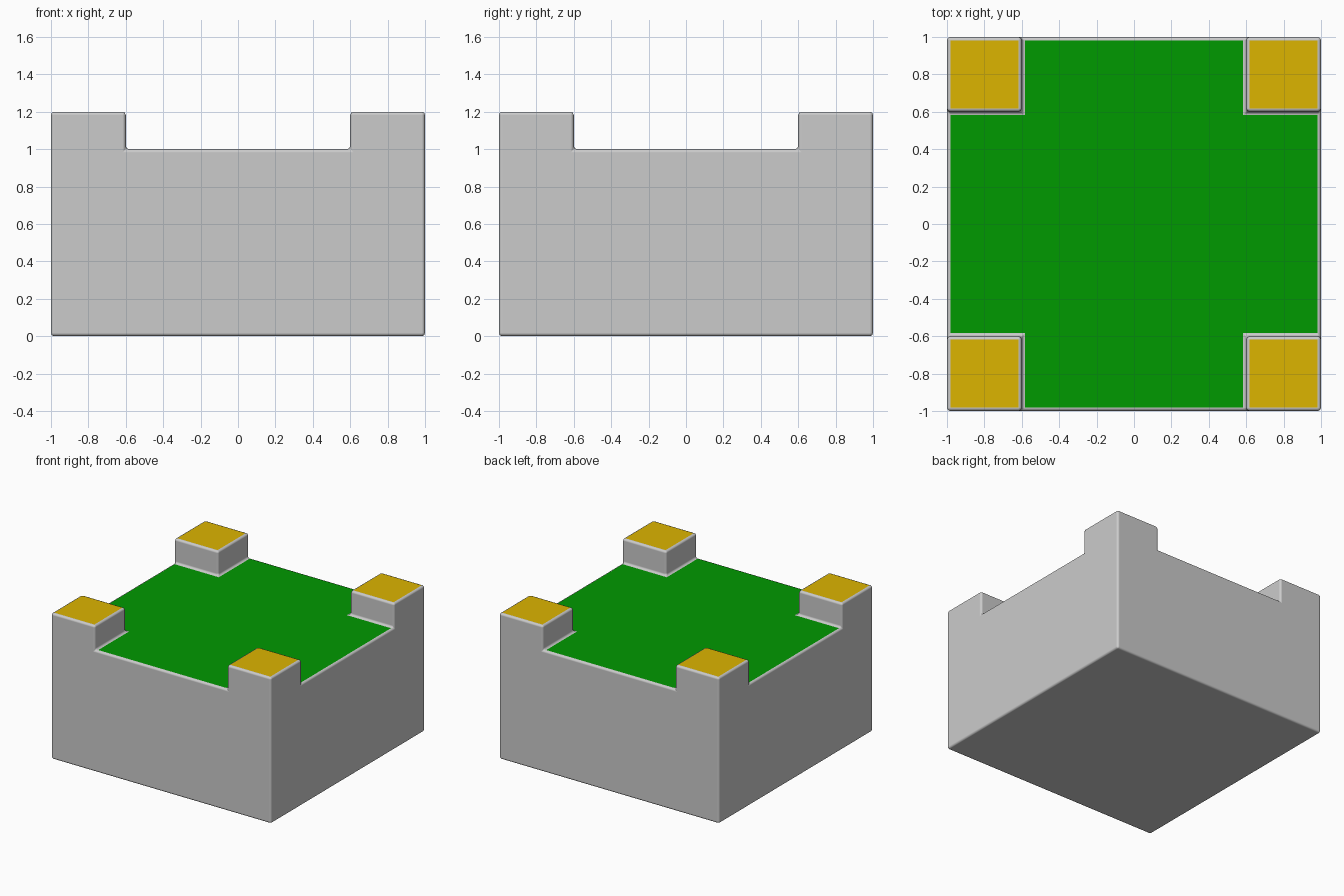
import bpy, bmesh

if "Cube" in bpy.data.objects:
    bpy.data.objects.remove(bpy.data.objects["Cube"])

POST, FLOOR, TOP, BEVEL = 0.6, 1.0, 1.2, 0.018


def material(name, color):
    m = bpy.data.materials.new(name)
    m.diffuse_color = (*color, 1)
    m.use_nodes = True
    m.node_tree.nodes["Principled BSDF"].inputs["Base Color"].default_value = m.diffuse_color
    return m


# 3x3 slab: coordinates split where the corner posts begin
bm = bmesh.new()
cuts = [-1, -POST, POST, 1]
grid = [[bm.verts.new((x, y, 0)) for y in cuts] for x in cuts]
cells = {(i, j): bm.faces.new((grid[i][j], grid[i + 1][j], grid[i + 1][j + 1], grid[i][j + 1]))
         for i in range(3) for j in range(3)}
geom = bmesh.ops.extrude_face_region(bm, geom=list(cells.values()), use_keep_orig=True)["geom"]
bmesh.ops.translate(bm, verts=[g for g in geom if isinstance(g, bmesh.types.BMVert)], vec=(0, 0, FLOOR))
top = [g for g in geom if isinstance(g, bmesh.types.BMFace)]
for f in top:
    f.material_index = 1

# Corner posts with gold caps
for f in top:
    c = f.calc_center_median()
    if abs(c.x) > POST and abs(c.y) > POST:
        f.material_index = 0
        cap = bmesh.ops.extrude_discrete_faces(bm, faces=[f])["faces"][0]
        bmesh.ops.translate(bm, verts=cap.verts[:], vec=(0, 0, TOP - FLOOR))
        cap.material_index = 2

# Merge coplanar faces so the edges bevel cleanly
bmesh.ops.dissolve_limit(bm, angle_limit=0.01, verts=bm.verts[:], edges=bm.edges[:], delimit={'MATERIAL'})
bmesh.ops.recalc_face_normals(bm, faces=bm.faces[:])
for f in bm.faces:
    f.smooth = True

mesh = bpy.data.meshes.new("block")
bm.to_mesh(mesh)
bm.free()
mesh.materials.append(material("plain_grey", (0.8, 0.8, 0.8)))
mesh.materials.append(material("green_floor", (0.0, 0.32, 0.0)))
mesh.materials.append(material("gold_caps", (0.72, 0.46, 0.0)))
block = bpy.data.objects.new("block_with_corner_posts", mesh)
bpy.context.collection.objects.link(block)

# Small rounded edges, kept grey
bev = block.modifiers.new("edge_bevel", 'BEVEL')
bev.width = BEVEL
bev.segments = 2
bev.limit_method = 'ANGLE'
bev.material = 0
bev.harden_normals = True
